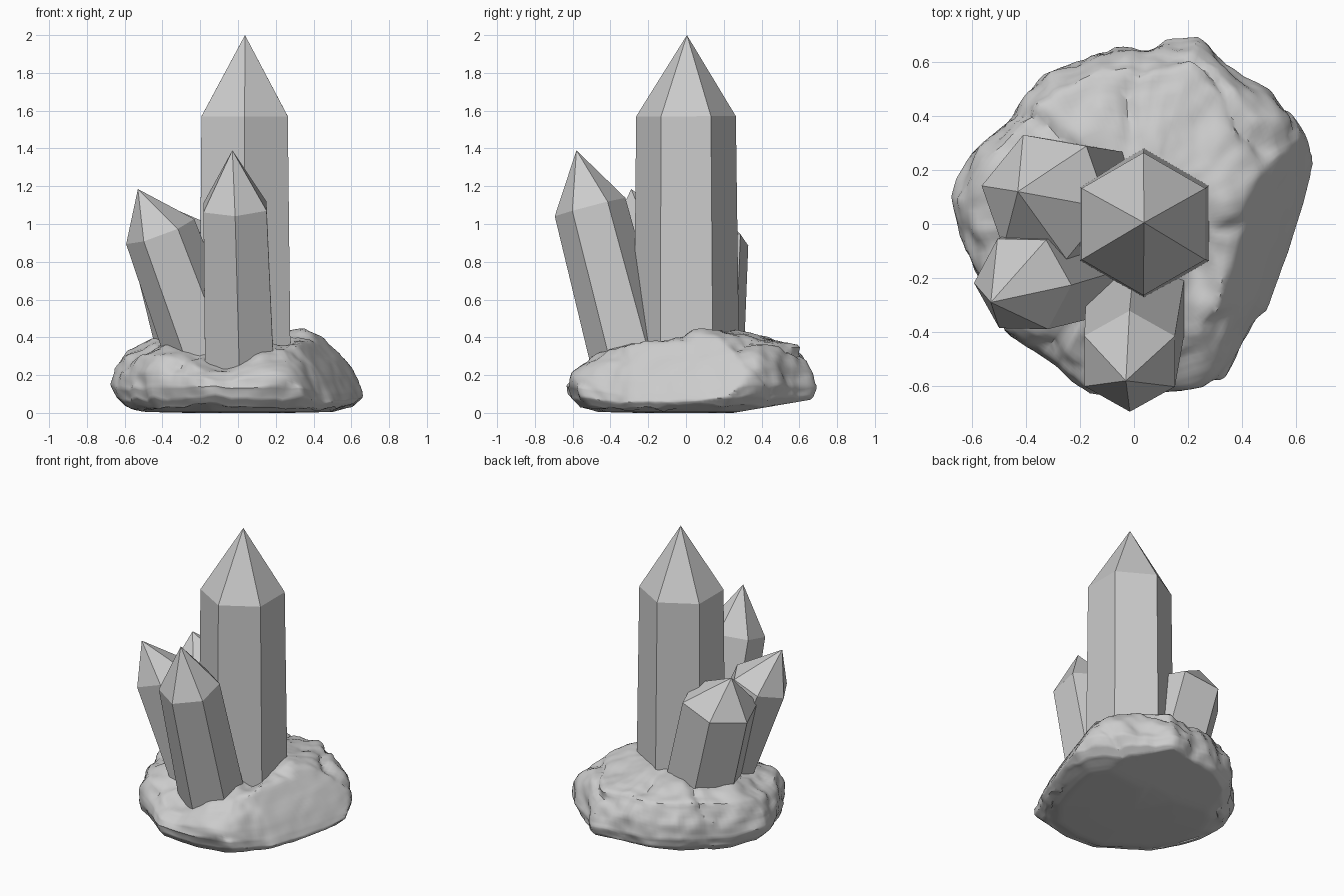
import bpy, bmesh, math
from mathutils import Vector, noise

cube = bpy.data.objects.get("Cube")
if cube:
    bpy.data.objects.remove(cube, do_unlink=True)

grey = bpy.data.materials.new("stone_grey")
grey.use_nodes = True
grey.diffuse_color = (0.6, 0.6, 0.6, 1)
grey.node_tree.nodes["Principled BSDF"].inputs["Base Color"].default_value = (0.6, 0.6, 0.6, 1)


def finish(bm, name):
    bmesh.ops.recalc_face_normals(bm, faces=bm.faces)
    mesh = bpy.data.meshes.new(name)
    bm.to_mesh(mesh)
    bm.free()
    mesh.materials.append(grey)
    obj = bpy.data.objects.new(name, mesh)
    bpy.context.collection.objects.link(obj)
    return obj


def skin(bm, rings):
    """Bridge consecutive vertex rings with quads."""
    for a, b in zip(rings, rings[1:]):
        n = len(a)
        for i in range(n):
            j = (i + 1) % n
            bm.faces.new((a[i], a[j], b[j], b[i]))


def fan(bm, ring, tip):
    for i in range(len(ring)):
        bm.faces.new((ring[i], ring[(i + 1) % len(ring)], tip))


def crystal(name, base, shoulder, tip, r_base, r_top, spin):
    """Six-sided leaning prism with a pointed end."""
    base, shoulder = Vector(base), Vector(shoulder)
    tilt = Vector((0, 0, 1)).rotation_difference(shoulder - base)
    bm = bmesh.new()
    rings = []
    for centre, r in ((base, r_base), (shoulder, r_top)):
        ring = []
        for i in range(6):
            a = math.radians(spin + 60 * i)
            ring.append(bm.verts.new(centre + tilt @ Vector((r * math.cos(a), r * math.sin(a), 0))))
        rings.append(ring)
    skin(bm, rings)
    fan(bm, rings[1], bm.verts.new(tip))
    bm.faces.new(rings[0])
    return finish(bm, name)


# Crystal cluster
crystal("main_crystal", (0.037, 0.003, 0.15), (0.035, 0, 1.57), (0.037, 0.005, 2), 0.28, 0.264, 90)
crystal("front_crystal", (0.01, -0.262, 0.15), (-0.016, -0.508, 1.09), (-0.03, -0.58, 1.39), 0.212, 0.193, 90)
crystal("side_crystal", (-0.13, -0.13, 0.2), (-0.412, -0.222, 0.96), (-0.53, -0.29, 1.185), 0.215, 0.192, 180)
crystal("back_crystal", (-0.15, 0.07, 0.2), (-0.33, 0.1, 0.915), (-0.43, 0.12, 1.12), 0.247, 0.245, 170)

# Rock: plan outline and height profile (share of the outline radius, height)
OUTLINE = [(-.66, .1), (-.58, .3), (-.45, .42), (-.33, .55), (-.15, .64), (.05, .66), (.24, .69),
           (.36, .59), (.49, .49), (.58, .39), (.68, .24), (.66, .08), (.61, -.12), (.53, -.34),
           (.44, -.45), (.35, -.57), (.1, -.63), (-.17, -.62), (-.3, -.52), (-.48, -.4),
           (-.59, -.22), (-.65, -.05)]
PROFILE = [(.4, 0), (.74, .005), (.9, .035), (.97, .08), (1, .14), (.97, .22), (.88, .31),
           (.7, .38), (.4, .44), (.15, .46)]
SEGMENTS, STEPS = 140, 6


def lerp_path(points, t):
    i = min(int(t), len(points) - 2)
    return Vector(points[i]).lerp(Vector(points[i + 1]), t - i)


def bell(x, centre, width):
    return math.exp(-((x - centre) / width) ** 2)


def rock_point(edge, share, z):
    p = Vector((edge.x * share, edge.y * share, z))
    angle = math.degrees(math.atan2(edge.y, edge.x))
    facing = math.sin(math.radians(angle))
    # Lower front, with a gully below the front crystal
    rise = 1 - 0.14 * max(0, -facing)
    rise += 0.08 * bell(angle, 5, 40) - 0.42 * bell(angle, -100, 19)
    if z > 0.13:
        p.z = 0.13 + (z - 0.13) * rise
        # Fuller back shoulder, and a valley beside the main crystal
        p.z += 0.04 * max(0, facing) * bell(share, 0.88, 0.12) * min(1, (z - 0.13) / 0.1)
        p.z -= 0.09 * bell(p.x, 0.22, 0.08) * bell(p.y, -0.08, 0.24) * (z > 0.3)
    # Weathered bumps and worn cracks
    out = Vector((edge.x, edge.y, 0.5)).normalized()
    bump = 0.035 * noise.noise(p * 4) + 0.025 * noise.noise(p * 9) + 0.012 * noise.noise(p * 18)
    crack = max(0, 1 - abs(noise.noise(p * 2.3 + Vector((4, 1, 7)))) * 9)
    if z > 0.02:
        p += out * (bump - 0.022 * crack)
    # Cleaved slab on one side, stepping back to a smaller lump at the front
    n = Vector((0.8, -0.28, 0.5)).normalized()
    step = min(1, max(0, (-0.32 - p.y) / 0.04))
    over = p.dot(n) - 0.52 + 0.04 * step
    if over > 0:
        p -= n * over * (0.85 - 0.25 * step)
    # Flat foot with a slanted underside at the back
    p.z = max(0, 0.17 * (p.y - 0.25), p.z)
    return p


bm = bmesh.new()
rings = []
closed = OUTLINE + OUTLINE[:1]
for k in range((len(PROFILE) - 1) * STEPS + 1):
    share, z = lerp_path(PROFILE, k / STEPS)
    ring = []
    for s in range(SEGMENTS):
        edge = lerp_path(closed, s * len(OUTLINE) / SEGMENTS)
        ring.append(bm.verts.new(rock_point(edge, share, z)))
    rings.append(ring)
skin(bm, rings)
fan(bm, rings[0], bm.verts.new((0, 0, 0)))
fan(bm, rings[-1], bm.verts.new((0, 0, 0.43)))
rock = finish(bm, "rock_base")
bpy.ops.object.select_all(action="DESELECT")
rock.select_set(True)
bpy.context.view_layer.objects.active = rock
bpy.ops.object.shade_smooth_by_angle(angle=math.radians(40))
